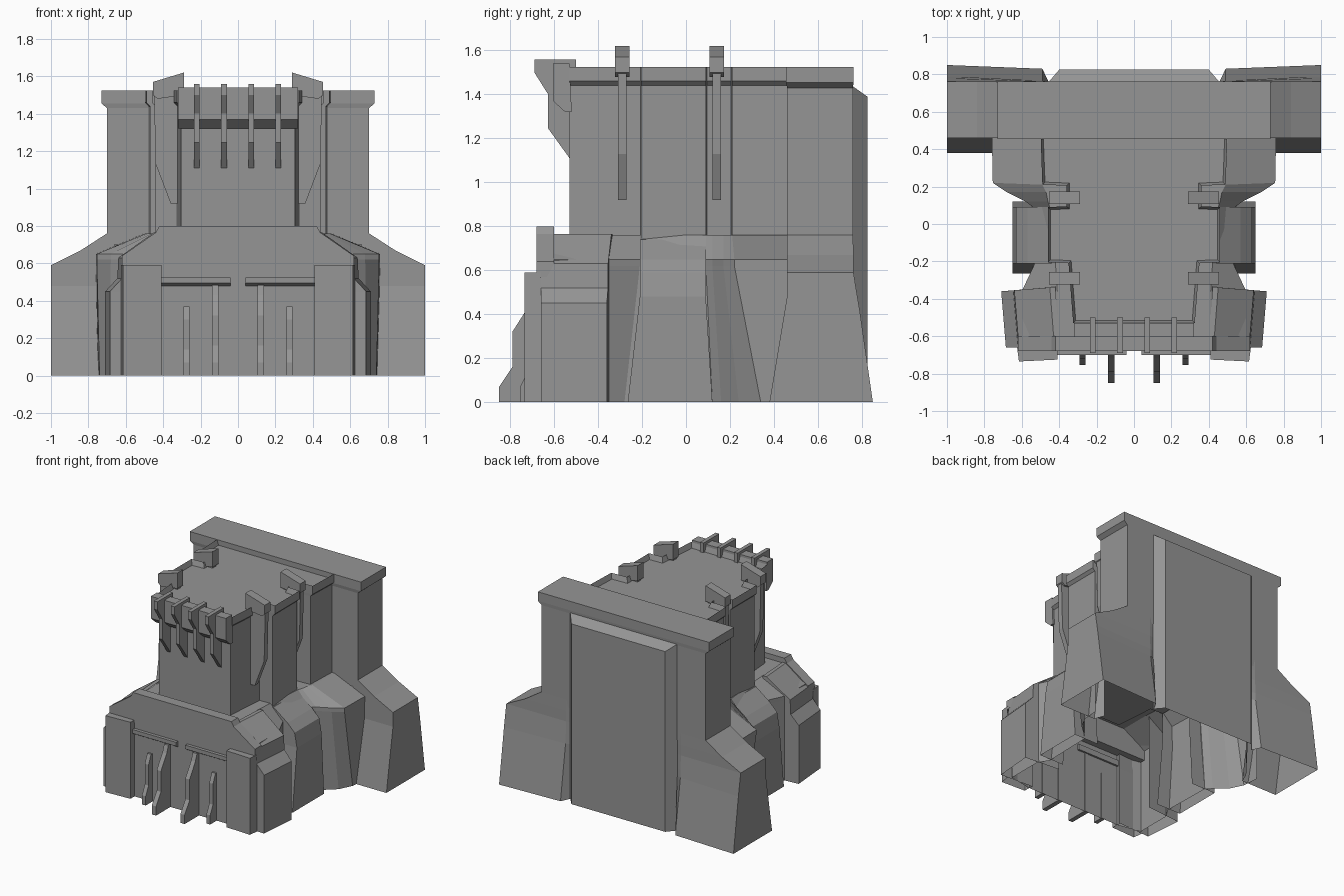
import bpy, bmesh

cube = bpy.data.objects.get("Cube")
if cube:
    bpy.data.objects.remove(cube, do_unlink=True)

grey = bpy.data.materials.new("concrete_grey")
grey.use_nodes = True
COLOUR = (0.3, 0.3, 0.3, 1)
grey.diffuse_color = COLOUR
grey.node_tree.nodes["Principled BSDF"].inputs["Base Color"].default_value = COLOUR


def loft(name, rings, open_start=False, skip=None, rim=None):
    """Join equal-length rings of 3D points; skip leaves one side open."""
    bm = bmesh.new()
    loops = [[bm.verts.new(p) for p in ring] for ring in rings]
    n = len(loops[0])
    for low, high in zip(loops, loops[1:]):
        for i in range(n):
            if i != skip:
                j = (i + 1) % n
                bm.faces.new((low[i], low[j], high[j], high[i]))
    if not open_start:
        bm.faces.new(loops[0][::-1])
    top = bm.faces.new(loops[-1])
    bmesh.ops.recalc_face_normals(bm, faces=bm.faces[:])
    if rim:
        bmesh.ops.inset_region(bm, faces=[top], thickness=rim[0])
        bmesh.ops.translate(bm, verts=top.verts[:], vec=(0, 0, -rim[1]))
    mesh = bpy.data.meshes.new(name)
    bm.to_mesh(mesh)
    bm.free()
    mesh.materials.append(grey)
    obj = bpy.data.objects.new(name, mesh)
    bpy.context.collection.objects.link(obj)
    return obj


def level(half, z):
    """Mirror a half outline across x and place it at height z."""
    return [(x, y, z) for x, y in half] + [(-x, y, z) for x, y in reversed(half)]


def side_level(outline, z, s):
    return [(s * x, y, z) for x, y in outline]


def across(name, profile, x0, x1):
    """Extrude a (y, z) profile along x."""
    return loft(name, [[(x, y, z) for y, z in profile] for x in (x0, x1)])


def deep(name, profile, y0, y1, s=1):
    """Extrude an (x, z) profile along y."""
    return loft(name, [[(s * x, y, z) for x, z in profile] for y in (y0, y1)])


# Rear wall and coping
shaft = [(.70, .46), (.70, .76)]
coping = [(.73, .455), (.73, .762)]
loft("rear_wall", [level(shaft, .70), level(shaft, 1.44)])
loft("wall_coping", [level(shaft, 1.43), level(coping, 1.455), level(coping, 1.525)])

# Chamfered back panel, a shell open towards the inside
loft("back_panel", [
    [(-.46, .755, 0), (.46, .755, 0), (.46, .755, 1.44), (-.46, .755, 1.44)],
    [(-.40, .825, 0), (.40, .825, 0), (.40, .825, 1.39), (-.40, .825, 1.39)]],
    open_start=True, skip=0)

# Lower skirt, open underneath and at the back
foot = [(.42, -.675), (.60, -.64), (.60, -.36), (.55, -.28), (.56, .12),
        (.60, .16), (.69, .24), (.74, .34), (.75, .47)]
waist = [(.42, -.675), (.60, -.64), (.60, -.36), (.53, -.21), (.54, .09),
         (.58, .12), (.68, .17), (.755, .22), (.76, .47)]
crest = [(.40, -.62), (.41, -.60), (.41, -.36), (.42, -.21), (.45, .09),
         (.46, .12), (.47, .17), (.49, .21), (.50, .47)]
loft("lower_skirt", [level(foot, 0), level(waist, .62), level(waist, .65),
                     level(crest, .76)], open_start=True, skip=len(foot) - 1)

# Sloped front plate with raised lip
half = [(.62, .57), (.62, .64), (.44, .765), (.42, .80)]
deep("front_plate", half + [(-x, z) for x, z in reversed(half)], -.68, -.60)

# Tower with overhanging band, parapet and sunken deck
plan = [(.305, -.53), (.33, -.21), (.44, -.205), (.44, .09),
        (.34, .095), (.34, .205), (.47, .21), (.48, .50)]
band = [(x + .02, y) for x, y in plan]
loft("tower", [level(plan, .72), level(plan, 1.44), level(band, 1.46), level(band, 1.525)],
     rim=(.02, .04))

# Crown beam over the tower front
across("crown_beam", [(-.52, 1.32), (-.55, 1.32), (-.605, 1.37), (-.605, 1.54), (-.53, 1.54)],
       -.32, .32)
for i, x in enumerate((-.22, -.075, .07, .215)):
    across(f"crown_fin_{i}", [(-.50, 1.11), (-.53, 1.11), (-.627, 1.245), (-.627, 1.40),
                              (-.69, 1.50), (-.69, 1.56), (-.50, 1.56)], x - .015, x + .015)

# Wall foot sections: height, outer x, front y, back y at inner and outer edge
FOOT = [(0, 1.0, .38, .83, .85), (.42, 1.0, .45, .768, .79), (.48, 1.0, .46, .766, .78),
        (.59, 1.0, .46, .762, .762), (.67, .84, .46, .762, .762), (.76, .701, .46, .76, .76)]

for s, side in ((1, "left"), (-1, "right")):
    # Flared wall foot, open towards the inside
    rings = []
    for z, xo, yf, yb_in, yb_out in FOOT:
        rings.append(side_level([(.66, .46), (.69, yf), (xo, yf), (xo, yb_out),
                                 (.49, yb_in), (.455, .757)], z, s))
    loft(f"{side}_wall_foot", rings, open_start=True, skip=5)

    # Clamp posts and their heads
    for y, place in ((-.29, "front"), (.14, "rear")):
        deep(f"{side}_{place}_post", [(.30, .92), (.36, .92), (.44, 1.13), (.45, 1.54), (.30, 1.54)],
             y - .02, y + .02, s)
        deep(f"{side}_{place}_post_head", [(.29, 1.50), (.43, 1.48), (.455, 1.50),
                                           (.455, 1.57), (.29, 1.62)], y - .034, y + .034, s)

    # Flared buttress at the middle of the flank
    rings = []
    for z, x, y0, y1 in ((0, .65, -.265, .12), (.48, .65, -.21, .09), (.59, .63, -.21, .09),
                         (.65, .57, -.21, .09), (.74, .45, -.21, .09)):
        rings.append(side_level([(.44, y0), (x, y0), (x, y1), (.44, y1)], z, s))
    loft(f"{side}_flank_buttress", rings, open_start=True, skip=3)

    # Angled corner block, chamfered at mid height and again at the shoulder
    rings = []
    for z, x in ((0, .71), (.45, .71), (.52, .645), (.63, .64), (.765, .45)):
        rings.append(side_level([(.42, -.335), (x, -.36 + (.71 - x) * .08),
                                 (x - .025, -.66), (.40, -.645)], z, s))
    loft(f"{side}_corner_block", rings, open_start=True, skip=3)

    # Front pier
    pier = [(.41, -.65), (.625, -.66), (.615, -.735), (.41, -.725)]
    loft(f"{side}_front_pier", [side_level(pier, 0, s), side_level(pier, .59, s)],
         open_start=True, skip=0)

    # Front ledge and fins
    x0, x1 = sorted((s * .04, s * .41))
    across(f"{side}_front_ledge", [(-.66, .48), (-.675, .48), (-.70, .495), (-.70, .525),
                                   (-.66, .525)], x0, x1)
    x = s * .122
    across(f"{side}_tall_fin", [(-.67, 0), (-.85, 0), (-.85, .07), (-.79, .16), (-.79, .32),
                                (-.72, .43), (-.70, .485), (-.67, .485)], x - .018, x + .018)
    x = s * .275
    across(f"{side}_short_fin", [(-.67, 0), (-.755, 0), (-.755, .07), (-.72, .14), (-.72, .30),
                                 (-.69, .37), (-.67, .37)], x - .016, x + .016)
